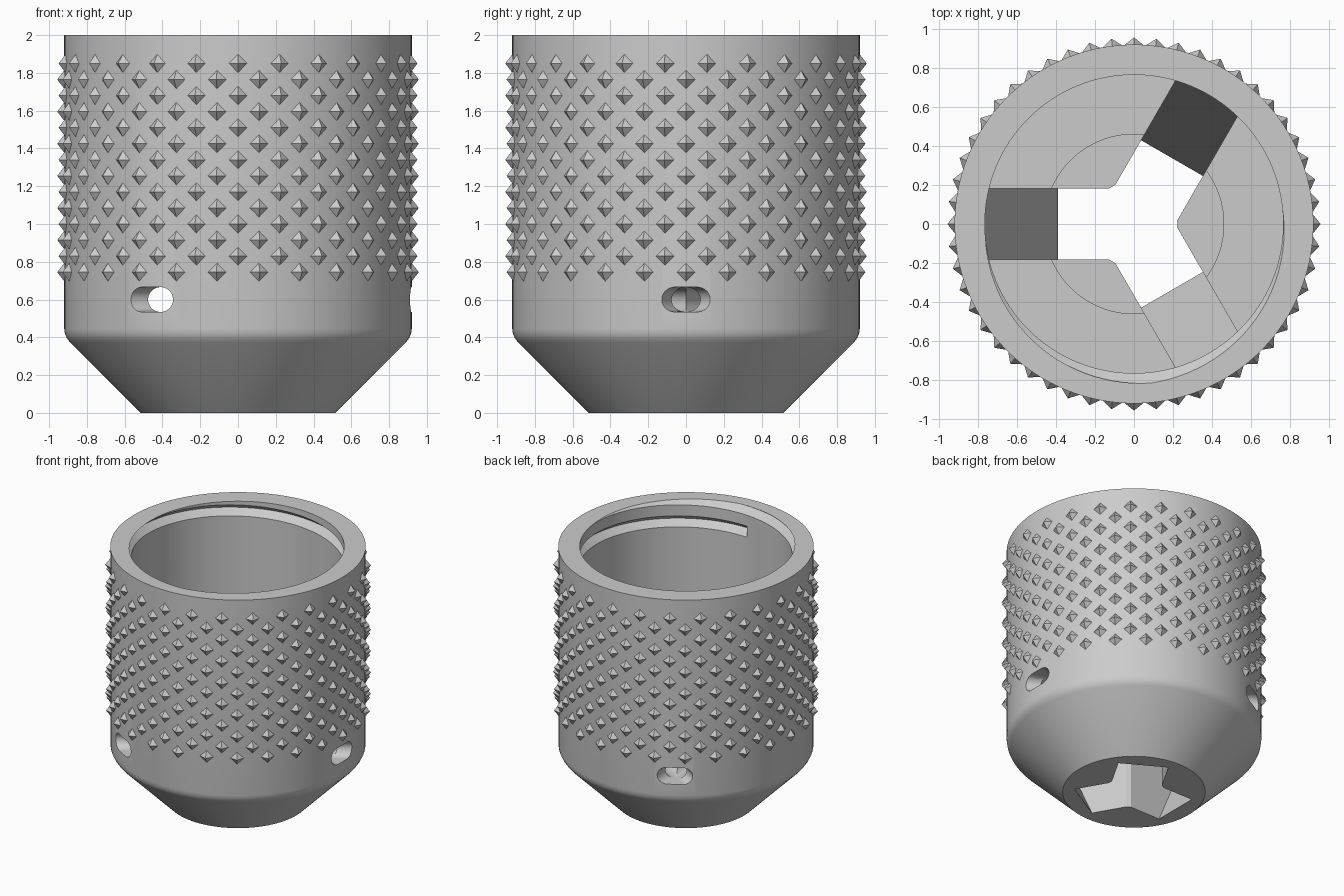
import bpy, bmesh
from math import sin, cos, tan, pi, radians
from mathutils import Matrix, Vector

cube = bpy.data.objects.get("Cube")
if cube:
    bpy.data.objects.remove(cube, do_unlink=True)

grey = bpy.data.materials.new("satin_grey")
grey.use_nodes = True
colour = (0.6, 0.6, 0.6, 1)
grey.diffuse_color = colour
grey.node_tree.nodes["Principled BSDF"].inputs["Base Color"].default_value = colour


def finish(bm, name):
    """Turn a bmesh into a linked object with outward normals."""
    bmesh.ops.recalc_face_normals(bm, faces=bm.faces)
    mesh = bpy.data.meshes.new(name)
    bm.to_mesh(mesh)
    bm.free()
    mesh.materials.append(grey)
    obj = bpy.data.objects.new(name, mesh)
    bpy.context.collection.objects.link(obj)
    return obj


def loft(sections, closed=False):
    """Skin equal-sized point rings, capping the ends unless closed."""
    bm = bmesh.new()
    rings = [[bm.verts.new(p) for p in s] for s in sections]
    n = len(rings[0])
    pairs = list(zip(rings, rings[1:])) + ([(rings[-1], rings[0])] if closed else [])
    for a, b in pairs:
        for i in range(n):
            j = (i + 1) % n
            bm.faces.new((a[i], a[j], b[j], b[i]))
    if not closed:
        bm.faces.new(rings[0])
        bm.faces.new(rings[-1])
    return bm


def polar(r, angle, z):
    return Vector((r * cos(angle), r * sin(angle), z))


def cut(target, cutter):
    cutter.hide_render = True
    mod = target.modifiers.new("cut", "BOOLEAN")
    mod.operation = "DIFFERENCE"
    mod.solver = "EXACT"
    mod.object = cutter
    bpy.ops.object.select_all(action="DESELECT")
    bpy.context.view_layer.objects.active = target
    target.select_set(True)
    bpy.ops.object.modifier_apply(modifier=mod.name)
    bpy.data.objects.remove(cutter, do_unlink=True)


# Sleeve: turned wall with conical nose, stepped floor and small centre hole
OUTER, BORE, FLOOR = 0.92, 0.765, 1.0
profile = [(0.222, 0), (0.515, 0), (0.891, 0.376), (0.905, 0.394), (0.916, 0.418),
           (OUTER, 0.446), (OUTER, 2), (BORE, 2), (BORE, FLOOR), (0.46, FLOOR),
           (0.46, FLOOR - 0.1), (0.222, FLOOR - 0.1)]
STEPS = 128
sleeve = finish(loft([[polar(r, 2 * pi * k / STEPS, z) for r, z in profile]
                      for k in range(STEPS)], closed=True), "sleeve")

# Three slots with steep sloping ends, and a cross pin hole through each
PIN, PIN_Z = 0.066, 0.6
ring = [2 * pi * (k + 0.5) / 32 for k in range(32)]
LEAN = tan(radians(22.5))
top = FLOOR + 0.001
slot = [(0, -0.1), (0.39 - 0.1 * LEAN, -0.1), (0.39 + top * LEAN, top), (0, top)]
for angle in (60, 180, 300):
    turn = Matrix.Rotation(radians(angle), 4, "Z")
    cut(sleeve, finish(loft([[turn @ Vector((x, y, z)) for x, z in slot]
                             for y in (-0.183, 0.183)]), "slot_cutter"))
    cut(sleeve, finish(loft([[turn @ Vector((0.41 + PIN * cos(a), y, PIN_Z + PIN * sin(a)))
                              for a in ring] for y in (-1.1, 1.1)]), "pin_hole_cutter"))

# Flared oblong mouths where two pin holes meet in the wall
for angle in (0, 120, 240):
    turn = Matrix.Rotation(radians(angle), 4, "Z")
    sections = []
    for x in (0.82, 1.0):
        flare = (x - 0.82) * tan(radians(30))
        sections.append([turn @ Vector((x, PIN / cos(radians(30)) * cos(a)
                                        + (flare if cos(a) > 0 else -flare),
                                        PIN_Z + PIN * sin(a))) for a in ring])
    cut(sleeve, finish(loft(sections), "mouth_cutter"))

# Helical V groove inside the mouth, running out through the rim
PITCH, START, TURNS = 0.175, radians(270), 1.45
groove = [(0.745, -0.06), (0.82, 0), (0.745, 0.06)]
sections = []
count = int(TURNS * 96)
for k in range(count + 1):
    t = TURNS * k / count
    sections.append([polar(r, START + 2 * pi * t, 1.822 + PITCH * t + z) for r, z in groove])
cut(sleeve, finish(loft(sections), "thread_cutter"))

bpy.ops.object.shade_smooth_by_angle(angle=radians(25))

# Knurled grip: staggered rows of four-sided pyramids
ROWS, PER_ROW, HALF = 14, 26, 0.052
bm = bmesh.new()
for row in range(ROWS):
    z = 1.85 - row * 0.085
    for k in range(PER_ROW):
        a = 2 * pi * (k + 0.5 * (row % 2)) / PER_ROW - pi / 2
        da = HALF / OUTER
        base = [bm.verts.new(polar(0.917, a + u * da, z + v * HALF))
                for u, v in ((1, 0), (0, 1), (-1, 0), (0, -1))]
        tip = bm.verts.new(polar(0.957, a, z))
        for i in range(4):
            bm.faces.new((base[i], base[(i + 1) % 4], tip))
        bm.faces.new(base[::-1])
finish(bm, "knurled_grip")
